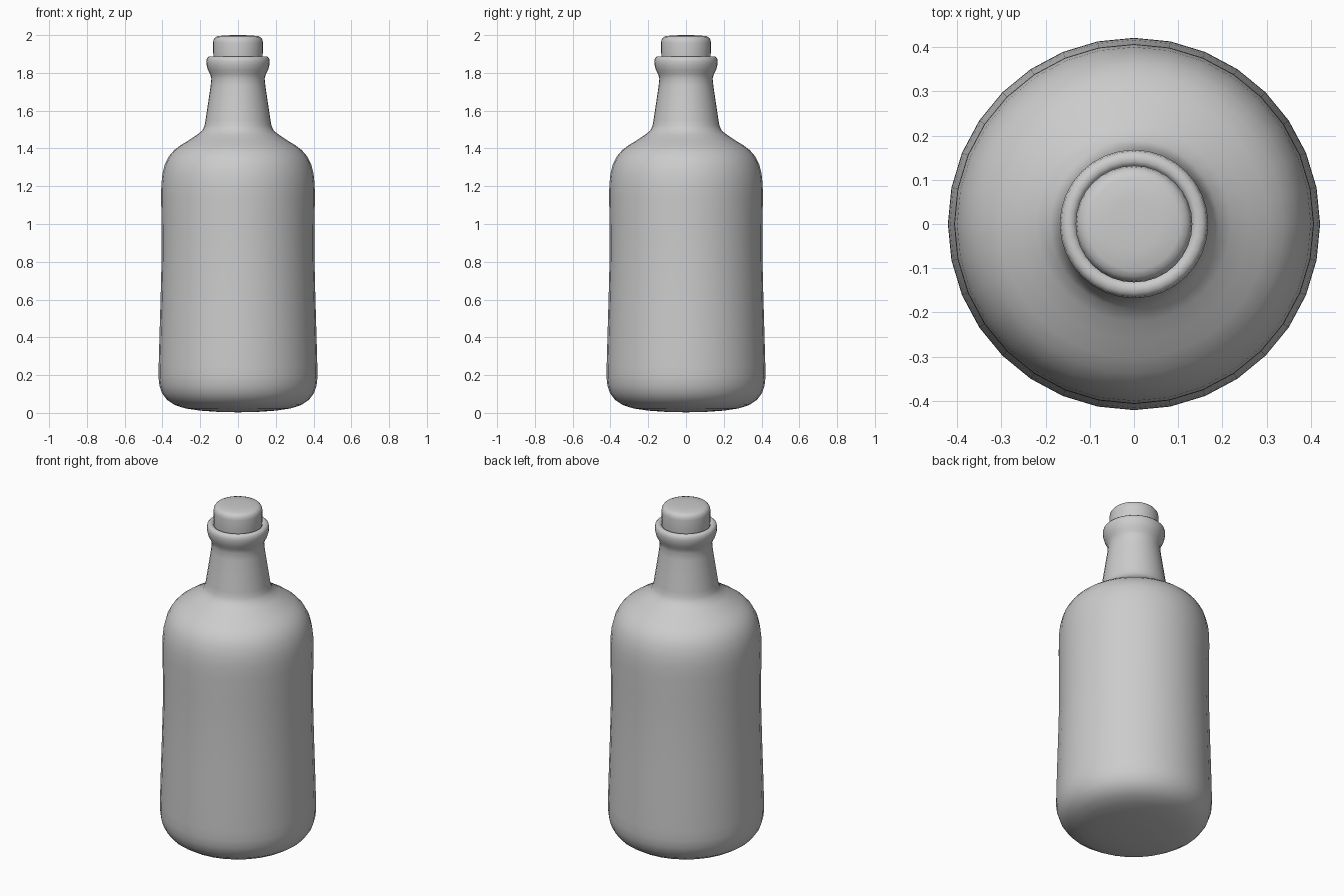
import bpy, math

SIDES = 32


def lathe(name, profile):
    """Revolve (radius, height) points around z; radius 0 becomes a pole."""
    verts, faces, rings = [], [], []
    for r, z in profile:
        start = len(verts)
        if r == 0:
            verts.append((0, 0, z))
            rings.append([start] * SIDES)
        else:
            for i in range(SIDES):
                a = 2 * math.pi * i / SIDES
                verts.append((r * math.cos(a), r * math.sin(a), z))
            rings.append(list(range(start, start + SIDES)))
    for lo, hi in zip(rings, rings[1:]):
        for i in range(SIDES):
            j = (i + 1) % SIDES
            faces.append(tuple(dict.fromkeys((lo[i], lo[j], hi[j], hi[i]))))
    mesh = bpy.data.meshes.new(name)
    mesh.from_pydata(verts, [], faces)
    obj = bpy.data.objects.new(name, mesh)
    bpy.context.collection.objects.link(obj)
    mesh.shade_smooth()
    return obj


# Bottle: bulging base, body, shoulder, neck and rolled lip
lathe("bottle", [
    (0, 0.003), (0.1, 0.005), (0.2, 0.012), (0.28, 0.024), (0.335, 0.042),
    (0.375, 0.068), (0.402, 0.104), (0.416, 0.145), (0.421, 0.19),
    (0.42, 0.25), (0.416, 0.4), (0.41, 0.6), (0.405, 0.8), (0.405, 1.0),
    (0.407, 1.14), (0.406, 1.21), (0.4, 1.265), (0.387, 1.317),
    (0.366, 1.358), (0.338, 1.391), (0.303, 1.417), (0.26, 1.443),
    (0.22, 1.47), (0.19, 1.493), (0.177, 1.52), (0.172, 1.55),
    (0.157, 1.65), (0.145, 1.73), (0.141, 1.77), (0.148, 1.795),
    (0.159, 1.815), (0.166, 1.84), (0.168, 1.86), (0.165, 1.877),
    (0.156, 1.886), (0.142, 1.887), (0.132, 1.88), (0.128, 1.865),
])

# Cork stopper seated in the mouth
lathe("cork", [
    (0, 1.8), (0.125, 1.8), (0.128, 1.85), (0.131, 1.9), (0.132, 1.96),
    (0.129, 1.977), (0.12, 1.989), (0.105, 1.995), (0.06, 1.999), (0, 2.0),
])
